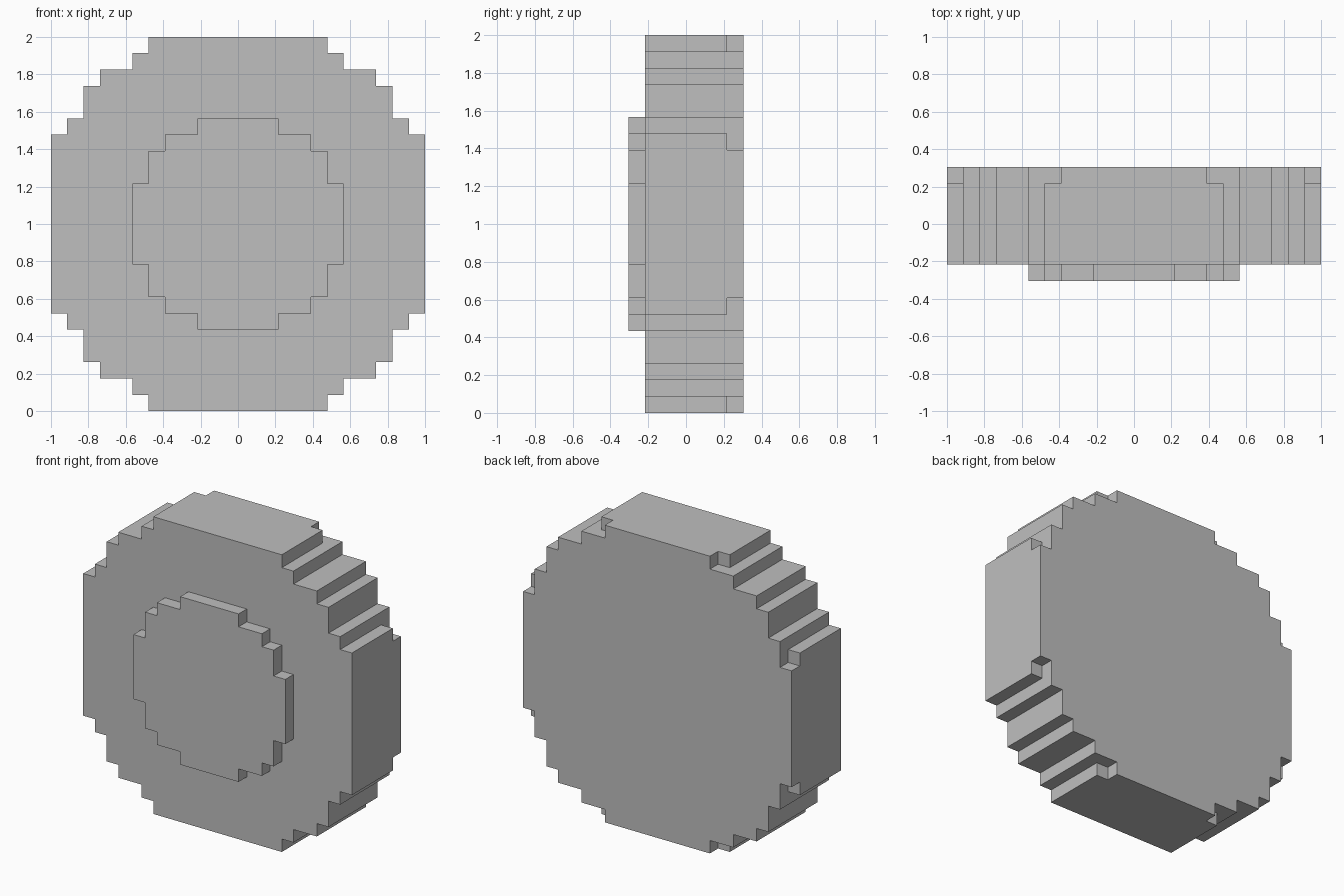
import bpy
import bmesh

cube = bpy.data.objects.get("Cube")
if cube:
    bpy.data.objects.remove(cube, do_unlink=True)

UNIT = 2 / 23  # one block of the stepped outline

grey = bpy.data.materials.new("light_grey")
grey.use_nodes = True
colour = (0.52, 0.52, 0.52, 1)
grey.diffuse_color = colour
grey.node_tree.nodes["Principled BSDF"].inputs["Base Color"].default_value = colour


def stepped_outline(steps):
    """Mirror one quadrant of (half width, half height) steps into a full loop."""
    quarter = []
    for i, (w, h) in enumerate(steps):
        quarter.append((w, h))
        if i + 1 < len(steps):
            quarter.append((steps[i + 1][0], h))
    half = quarter + [(-w, h) for w, h in reversed(quarter)]
    return half + [(-w, -h) for w, h in half]


def stepped_disc(name, steps, front, back):
    """Extrude a stepped outline from front to back, measured in blocks along y."""
    bm = bmesh.new()
    verts = [bm.verts.new((x * UNIT, front * UNIT, 1 + z * UNIT))
             for x, z in stepped_outline(steps)]
    face = bm.faces.new(verts)
    result = bmesh.ops.extrude_face_region(bm, geom=[face], use_keep_orig=True)
    moved = [g for g in result["geom"] if isinstance(g, bmesh.types.BMVert)]
    bmesh.ops.translate(bm, verts=moved, vec=(0, (back - front) * UNIT, 0))
    bmesh.ops.recalc_face_normals(bm, faces=bm.faces)
    mesh = bpy.data.meshes.new(name)
    bm.to_mesh(mesh)
    bm.free()
    mesh.materials.append(grey)
    obj = bpy.data.objects.new(name, mesh)
    bpy.context.collection.objects.link(obj)
    return obj


# Shared stair between the flat sides and the flat top
stair = [(10.5, 6.5), (9.5, 8.5), (8.5, 9.5), (6.5, 10.5)]

# Main wheel body
stepped_disc("wheel_body", [(11.5, 5.5)] + stair + [(5.5, 11.5)], -2.5, 2.5)

# Rear layer, with its flats one block shorter at each end
stepped_disc("wheel_back", [(11.5, 4.5)] + stair + [(4.5, 11.5)], 2.5, 3.5)

# Raised hub on the front
stepped_disc("hub", [(6.5, 2.5), (5.5, 4.5), (4.5, 5.5), (2.5, 6.5)], -3.5, -2.5)
